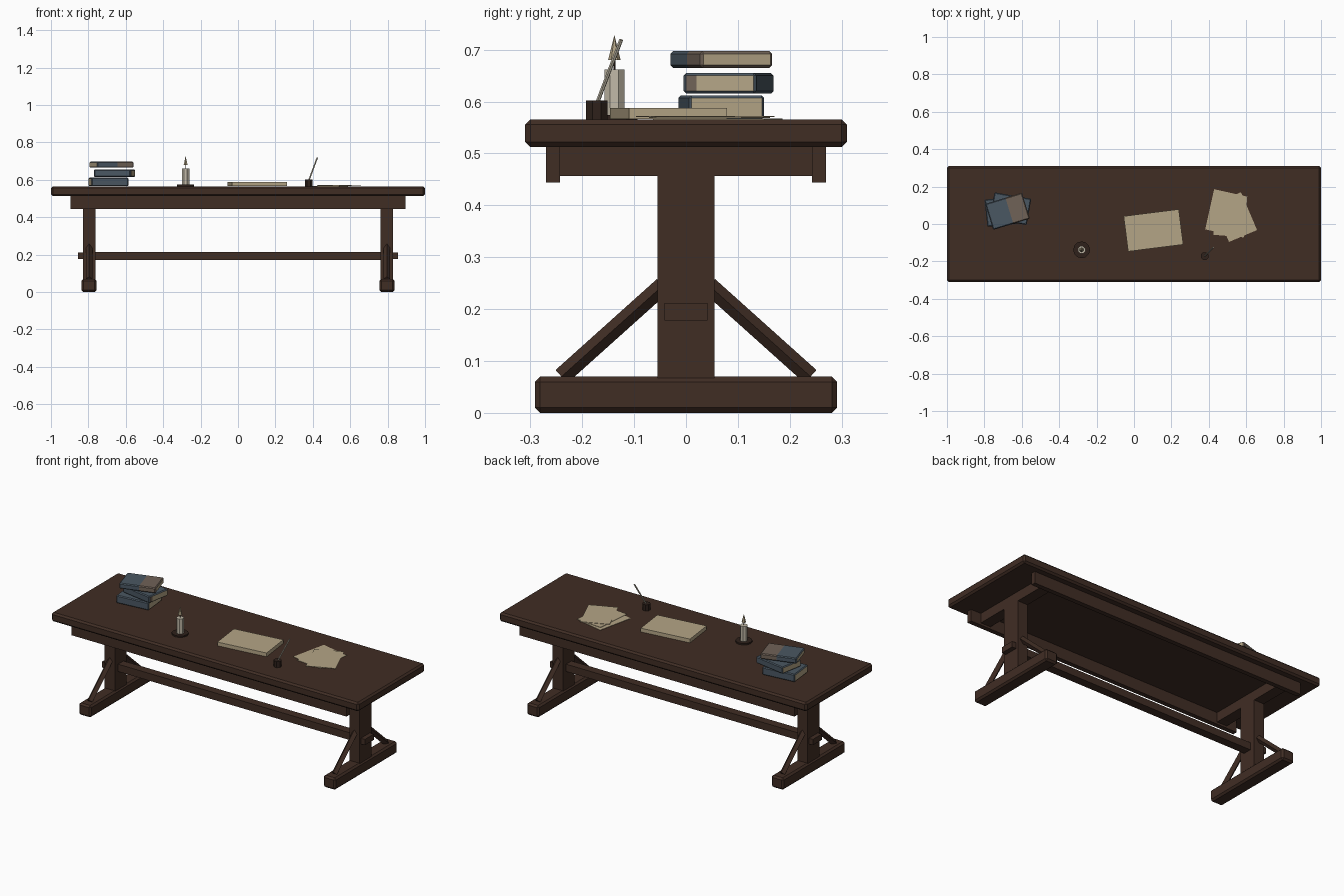
import bpy, bmesh, math
from mathutils import Vector, Matrix

if "Cube" in bpy.data.objects:
    bpy.data.objects.remove(bpy.data.objects["Cube"])


def material(name, r, g, b):
    m = bpy.data.materials.new(name)
    lin = [((c / 255 + 0.055) / 1.055) ** 2.4 for c in (r, g, b)]
    m.diffuse_color = (*lin, 1)
    m.use_nodes = True
    m.node_tree.nodes["Principled BSDF"].inputs["Base Color"].default_value = m.diffuse_color
    return m


WOOD = material("dark_wood", 64, 45, 36)
INK = material("ink_brown", 46, 33, 27)
PAPER = material("parchment", 180, 165, 134)
WAX = material("candle_wax", 194, 186, 168)
BLUE = material("slate_blue_cover", 74, 87, 98)
TAUPE = material("taupe_cover", 112, 98, 87)


def finish(bm, name, mats):
    bmesh.ops.recalc_face_normals(bm, faces=bm.faces)
    me = bpy.data.meshes.new(name)
    bm.to_mesh(me)
    bm.free()
    for m in mats:
        me.materials.append(m)
    ob = bpy.data.objects.new(name, me)
    bpy.context.collection.objects.link(ob)
    return ob


def box_mesh(size, bevel=0):
    bm = bmesh.new()
    bmesh.ops.create_cube(bm, size=1, matrix=Matrix.Diagonal((*size, 1)))
    if bevel:
        bmesh.ops.bevel(bm, geom=bm.edges[:], offset=bevel, segments=1, affect='EDGES')
    return bm


def box(name, center, size, mat, bevel=0, turn=0):
    ob = finish(box_mesh(size, bevel), name, [mat])
    ob.location = center
    ob.rotation_euler.z = math.radians(turn)
    return ob


def rod(name, a, b, r1, r2, sides, mat, spin=0):
    a, b = Vector(a), Vector(b)
    bm = bmesh.new()
    bmesh.ops.create_cone(bm, cap_ends=True, segments=sides, radius1=r1, radius2=r2,
                          depth=(b - a).length, matrix=Matrix.Rotation(math.radians(spin), 4, 'Z'))
    ob = finish(bm, name, [mat])
    ob.location = (a + b) / 2
    ob.rotation_euler = (b - a).to_track_quat('Z', 'Y').to_euler()
    return ob


# Table top and apron
box("table_top", (0, 0, 0.539), (2, 0.62, 0.053), WOOD, 0.01)
for s, side in ((-1, "front"), (1, "back")):
    box(side + "_apron", (0, s * 0.256, 0.479), (1.79, 0.027, 0.07), WOOD)

# Trestle ends: cross rail, post, foot, wedge and two diagonal braces each
for s, side in ((-1, "left"), (1, "right")):
    x = s * 0.796
    box(side + "_cross_rail", (x, 0, 0.485), (0.065, 0.49, 0.057), WOOD)
    box(side + "_post", (x, 0, 0.265), (0.066, 0.11, 0.40), WOOD)
    box(side + "_foot", (x, 0, 0.035), (0.08, 0.582, 0.07), WOOD, 0.01)
    box(side + "_wedge", (s * 0.842, 0, 0.195), (0.027, 0.083, 0.034), WOOD)
    for t, end in ((-1, "front"), (1, "back")):
        rod(f"{side}_{end}_brace", (x, t * 0.045, 0.245), (x, t * 0.24, 0.07),
            0.017, 0.017, 4, WOOD)

# Long stretcher
box("stretcher", (0, 0, 0.194), (1.54, 0.05, 0.043), WOOD)


# Books: covers on top, bottom, spine and fore side, pages at the two ends
def book(name, center, size, turn, taupe_rule, cut_axis, cut_at):
    bm = box_mesh(size, 0.005)
    axis = Vector((1, 0, 0)) if cut_axis == 0 else Vector((0, 1, 0))
    bmesh.ops.bisect_plane(bm, geom=bm.verts[:] + bm.edges[:] + bm.faces[:],
                           plane_co=axis * cut_at, plane_no=axis)
    bm.normal_update()
    for f in bm.faces:
        f.material_index = 1 if abs(f.normal.x) > 0.8 else 0
        if taupe_rule(f.calc_center_median(), f.normal):
            f.material_index = 2
    ob = finish(bm, name, [BLUE, PAPER, TAUPE])
    ob.location = center
    ob.rotation_euler.z = math.radians(turn)


book("bottom_book", (-0.692, 0.068, 0.589), (0.2, 0.146, 0.046), 6,
     lambda c, n: False, 0, 0)
book("middle_book", (-0.66, 0.082, 0.635), (0.2, 0.142, 0.04), -10,
     lambda c, n: n.x > 0.8 and c.y < -0.045, 1, -0.045)
book("top_book", (-0.676, 0.068, 0.681), (0.205, 0.145, 0.032), 17,
     lambda c, n: c.x > 0.01 and abs(n.x) < 0.8, 0, 0.01)

# Candle on its dish
cx, cy = -0.28, -0.138
rod("candle_dish", (cx, cy, 0.565), (cx, cy, 0.574), 0.045, 0.045, 12, INK)
rod("candle", (cx, cy, 0.572), (cx, cy, 0.662), 0.021, 0.021, 8, WAX, 22.5)
rod("wick", (cx, cy, 0.66), (cx, cy, 0.685), 0.002, 0.002, 6, INK)
rod("flame", (cx, cy, 0.68), (cx, cy, 0.728), 0.012, 0, 6, PAPER)

# Thick manuscript and three loose sheets
box("manuscript", (0.104, -0.034, 0.577), (0.297, 0.19, 0.022), PAPER, 0, 7.2)
for i, (x, y, a) in enumerate(((0.484, 0.061, -12.5), (0.515, 0.045, -5), (0.54, 0.037, 23))):
    box(f"loose_sheet_{i + 1}", (x, y, 0.5665 + 0.0025 * i), (0.163, 0.22, 0.002), PAPER, 0, a)

# Inkwell and quill
rod("inkwell", (0.378, -0.172, 0.564), (0.378, -0.172, 0.602), 0.022, 0.022, 8, INK, 22.5)
rod("quill", (0.378, -0.172, 0.595), (0.424, -0.125, 0.719), 0.004, 0.004, 6, WAX)
